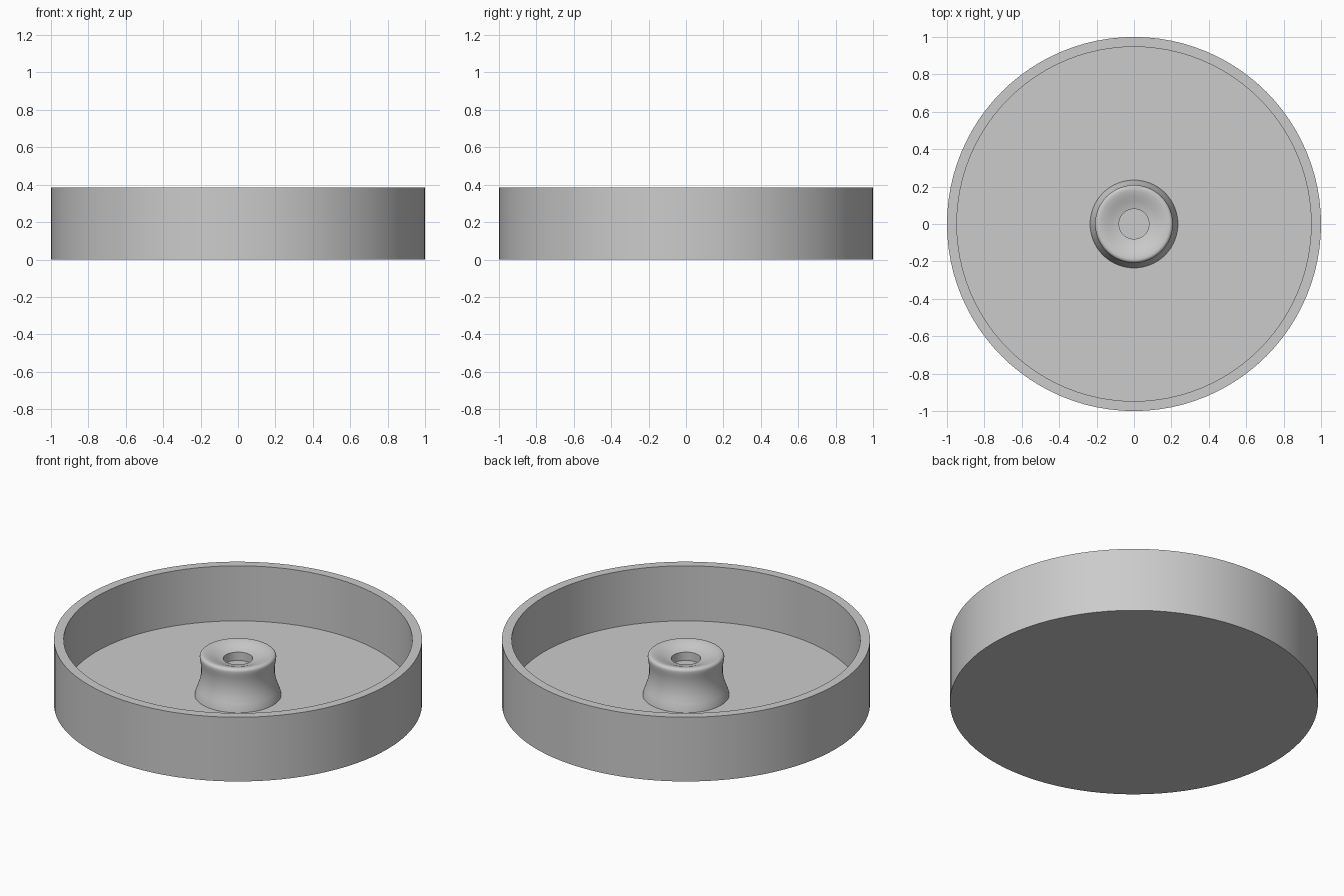
import bpy
import bmesh
import math

cube = bpy.data.objects.get("Cube")
if cube:
    bpy.data.objects.remove(cube, do_unlink=True)

grey = bpy.data.materials.new("plain_grey")
grey.use_nodes = True
colour = (0.6, 0.6, 0.6, 1)
grey.diffuse_color = colour
grey.node_tree.nodes["Principled BSDF"].inputs["Base Color"].default_value = colour


def lathe(name, profile, steps=96):
    """Spin a (radius, height) profile around z, closing it on the axis."""
    bm = bmesh.new()
    verts = [bm.verts.new((r, 0, z)) for r, z in profile]
    edges = [bm.edges.new(pair) for pair in zip(verts, verts[1:])]
    bmesh.ops.spin(bm, geom=verts + edges, cent=(0, 0, 0), axis=(0, 0, 1),
                   angle=math.tau, steps=steps)
    bmesh.ops.remove_doubles(bm, verts=bm.verts, dist=0.0002)
    bmesh.ops.recalc_face_normals(bm, faces=bm.faces)
    mesh = bpy.data.meshes.new(name)
    bm.to_mesh(mesh)
    bm.free()
    mesh.materials.append(grey)
    obj = bpy.data.objects.new(name, mesh)
    bpy.context.collection.objects.link(obj)
    bpy.ops.object.select_all(action='DESELECT')
    obj.select_set(True)
    bpy.context.view_layer.objects.active = obj
    bpy.ops.object.shade_smooth_by_angle(angle=math.radians(35))
    return obj


FLOOR = 0.055
RIM = 0.385

# Round tray with a thin upright wall
lathe("round_tray", [(0, 0), (1, 0), (1, RIM), (0.947, RIM), (0.947, FLOOR), (0, FLOOR)])

# Waisted side of the central hub, flaring to its foot
side = [(0.235, FLOOR), (0.231, 0.075), (0.222, 0.1), (0.211, 0.13), (0.204, 0.16),
        (0.2, 0.19), (0.2, 0.22), (0.203, 0.25), (0.207, 0.27)]
# Rounded lip
lip = [(0.208 - 0.018 * (1 - math.cos(a)), 0.285 + 0.018 * math.sin(a))
       for a in (math.pi / 2 * i / 5 for i in range(6))]
# Dished top with a shallow flat-bottomed socket
dish = [(0.175, 0.301), (0.15, 0.294), (0.125, 0.284), (0.1, 0.276), (0.08, 0.272)]
socket = [(0.08, 0.222), (0, 0.222)]
lathe("central_hub", [(0, FLOOR)] + side + lip + dish + socket)
